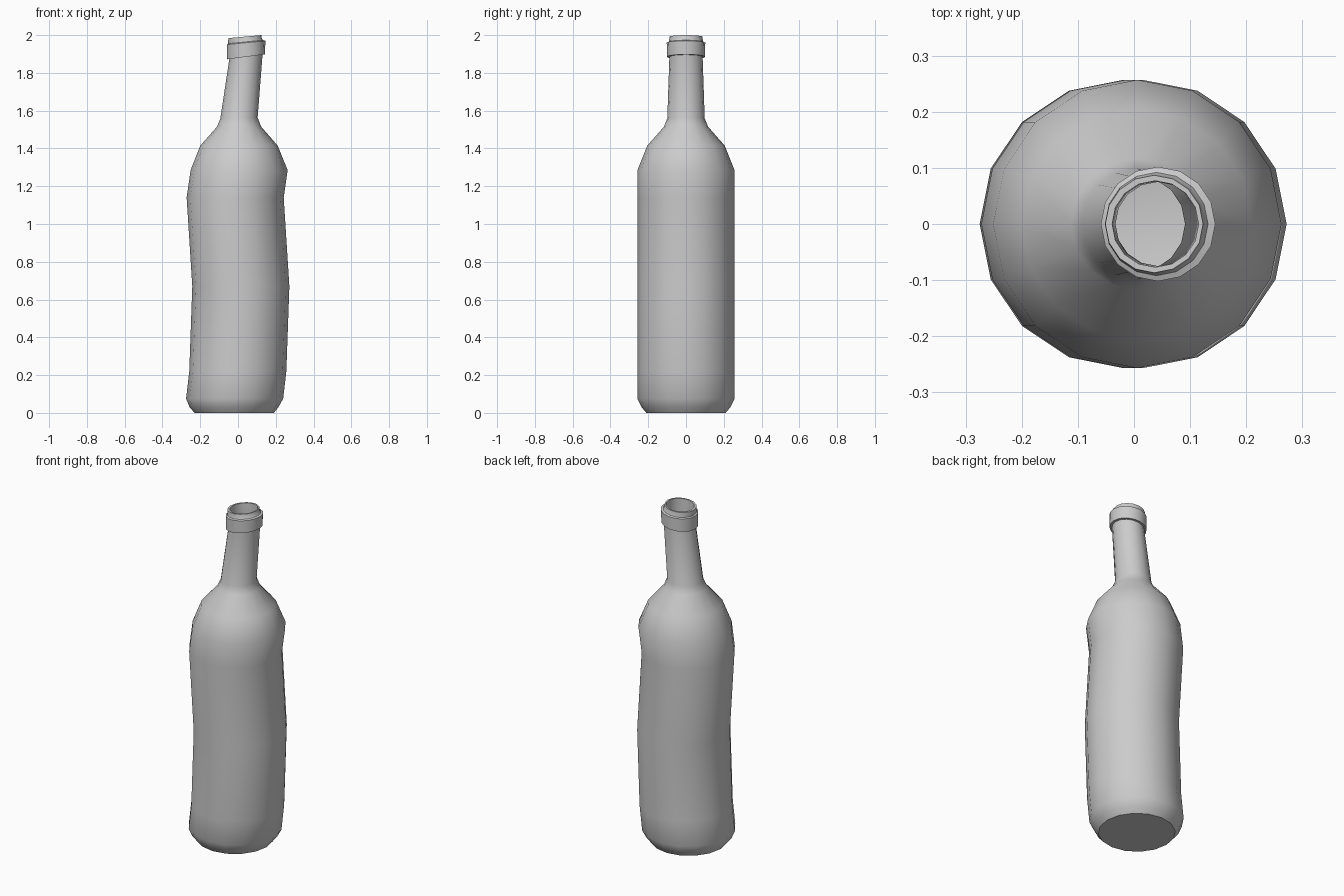
import bpy, bmesh, math

if "Cube" in bpy.data.objects:
    bpy.data.objects.remove(bpy.data.objects["Cube"])

SIDES = 16
WALL = 0.013

# Ring sections: radius, height, sideways centre, tilt (rise per unit x)
body = [
    (0.210, 0.00, -0.020, 0),
    (0.235, 0.03, -0.021, 0),
    (0.257, 0.075, -0.018, 0),
    (0.257, 0.22, -0.001, 0),
    (0.257, 0.67, 0.015, 0),
    (0.257, 1.14, -0.015, 0),
    (0.257, 1.285, 0.006, 0),
    (0.205, 1.415, 0.005, 0),
    (0.117, 1.515, 0.005, 0.01),
    (0.099, 1.56, 0.005, 0.04),
]
neck_top = [(0.088, 1.885, 0.042, 0.13)]
collar_and_lip = [
    (0.101, 1.885, 0.042, 0.13),
    (0.102, 1.96, 0.043, 0.10),
    (0.092, 1.964, 0.040, 0.10),
    (0.089, 1.975, 0.037, 0.09),
    (0.087, 1.992, 0.036, 0.09),
]
# Inner wall runs from the mouth down to the floor
inner = [(0.077, 1.992, 0.038, 0.09)]
for r, z, cx, tilt in reversed(body + neck_top):
    inner.append((r - WALL, max(z, WALL), cx, tilt))

bm = bmesh.new()


def add_ring(r, z, cx, tilt):
    verts = []
    for i in range(SIDES):
        a = 2 * math.pi * i / SIDES
        x = r * math.cos(a)
        verts.append(bm.verts.new((cx + x, r * math.sin(a), z + tilt * x)))
    return verts


rings = [add_ring(*s) for s in body + neck_top + collar_and_lip + inner]
for low, high in zip(rings, rings[1:]):
    for i in range(SIDES):
        j = (i + 1) % SIDES
        bm.faces.new((low[i], low[j], high[j], high[i]))

# Base and inner floor
bm.faces.new(list(reversed(rings[0])))
bm.faces.new(rings[-1])
bmesh.ops.recalc_face_normals(bm, faces=bm.faces[:])

mesh = bpy.data.meshes.new("bottle")
bm.to_mesh(mesh)
bm.free()
bottle = bpy.data.objects.new("bottle", mesh)
bpy.context.collection.objects.link(bottle)

# Smooth body with crisp collar and base edges
bpy.context.view_layer.objects.active = bottle
bottle.select_set(True)
bpy.ops.object.shade_smooth_by_angle(angle=math.radians(40))
